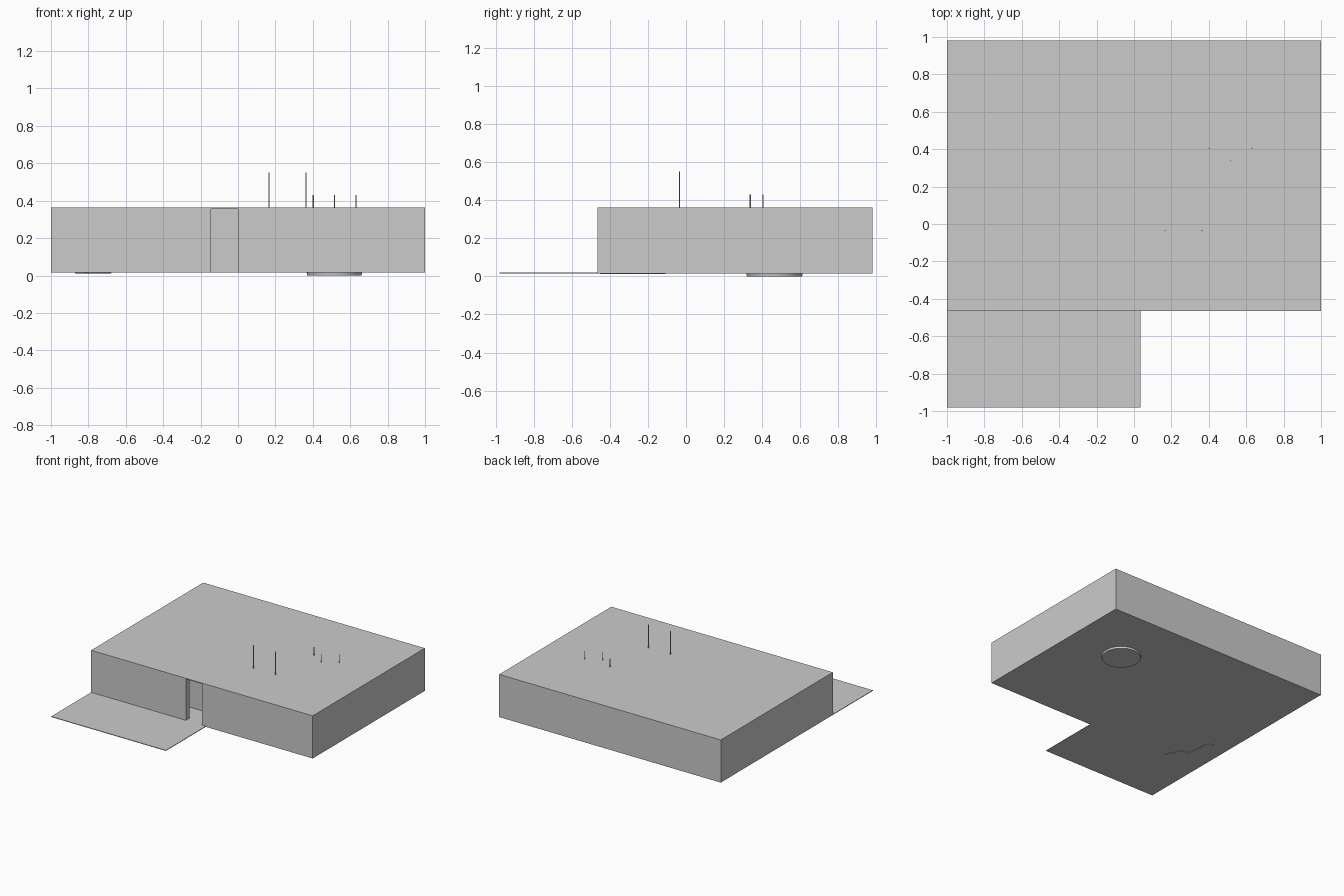
import bpy, bmesh

if "Cube" in bpy.data.objects:
    bpy.data.objects.remove(bpy.data.objects["Cube"])

FLOOR_B, FLOOR_T, ROOF_B, ROOF_T = 0.015, 0.02, 0.356, 0.363
T = 0.045            # wall thickness
Y0, Y1 = -0.465, 0.98  # front and back of the building


def mesh_object(name, bm):
    bmesh.ops.recalc_face_normals(bm, faces=bm.faces)
    me = bpy.data.meshes.new(name)
    bm.to_mesh(me)
    bm.free()
    ob = bpy.data.objects.new(name, me)
    bpy.context.collection.objects.link(ob)
    return ob


def prism(name, outline, z0, z1):
    bm = bmesh.new()
    face = bm.faces.new([bm.verts.new((x, y, z0)) for x, y in outline])
    up = bmesh.ops.extrude_face_region(bm, geom=[face])
    # keep the bottom cap so the slab is closed
    verts = [v for v in up["geom"] if isinstance(v, bmesh.types.BMVert)]
    bmesh.ops.translate(bm, verts=verts, vec=(0, 0, z1 - z0))
    if not face.is_valid or len(bm.faces) < len(outline) + 2:
        bmesh.ops.holes_fill(bm, edges=bm.edges)
    return mesh_object(name, bm)


def box(name, x0, x1, y0, y1, z0, z1):
    return prism(name, [(x0, y0), (x1, y0), (x1, y1), (x0, y1)], z0, z1)


def cone(name, x, y, z0, z1, r0, r1, n):
    bpy.ops.mesh.primitive_cone_add(vertices=n, radius1=r0, radius2=r1,
                                    depth=z1 - z0, location=(x, y, (z0 + z1) / 2))
    ob = bpy.context.object
    ob.name = name
    bpy.ops.object.shade_smooth_by_angle()
    return ob


# L-shaped floor slab with the terrace in front
prism("floor_and_terrace", [(-1, -0.98), (0.035, -0.98), (0.035, Y0),
                            (1, Y0), (1, Y1), (-1, Y1)], FLOOR_B, FLOOR_T)

# Outer walls: one C-shaped outline leaving the full-height doorway open
prism("outer_walls", [(-0.145, Y0), (-0.145, Y0 + T), (-1 + T, Y0 + T), (-1 + T, Y1 - T),
                      (1 - T, Y1 - T), (1 - T, Y0 + T), (0, Y0 + T), (0, Y0),
                      (1, Y0), (1, Y1), (-1, Y1), (-1, Y0)], FLOOR_B, ROOF_T - 0.001)

# Partition behind the entrance
box("entrance_partition", -0.6, 0.0, -0.26, -0.225, FLOOR_T, ROOF_B)

# Flat ceiling slab
box("roof", -1, 1, Y0, Y1, ROOF_B, ROOF_T)

# Round base showing under the floor
cone("round_base", 0.515, 0.465, 0.0, 0.022, 0.145, 0.149, 48)

# Pendant lamps whose cables pass through the roof
lamps = [(0.165, -0.035, 0.552), (0.363, -0.035, 0.552),
         (0.402, 0.405, 0.43), (0.515, 0.338, 0.43), (0.63, 0.405, 0.43)]
for i, (x, y, top) in enumerate(lamps, 1):
    cone(f"lamp_cable_{i}", x, y, 0.27, top, 0.003, 0.003, 8)
    cone(f"lamp_shade_{i}", x, y, 0.24, 0.28, 0.03, 0.006, 16)

# Thin wavy fold poking just below the floor
cu = bpy.data.curves.new("floor_fold", "CURVE")
cu.dimensions = "3D"
cu.bevel_depth = 0.003
cu.bevel_resolution = 1
path = [(-0.68, -0.45), (-0.71, -0.38), (-0.74, -0.32), (-0.80, -0.32),
        (-0.81, -0.24), (-0.82, -0.12), (-0.87, -0.11)]
sp = cu.splines.new("POLY")
sp.points.add(len(path) - 1)
for p, (x, y) in zip(sp.points, path):
    p.co = (x, y, 0.0145, 1)
bpy.context.collection.objects.link(bpy.data.objects.new("floor_fold", cu))
